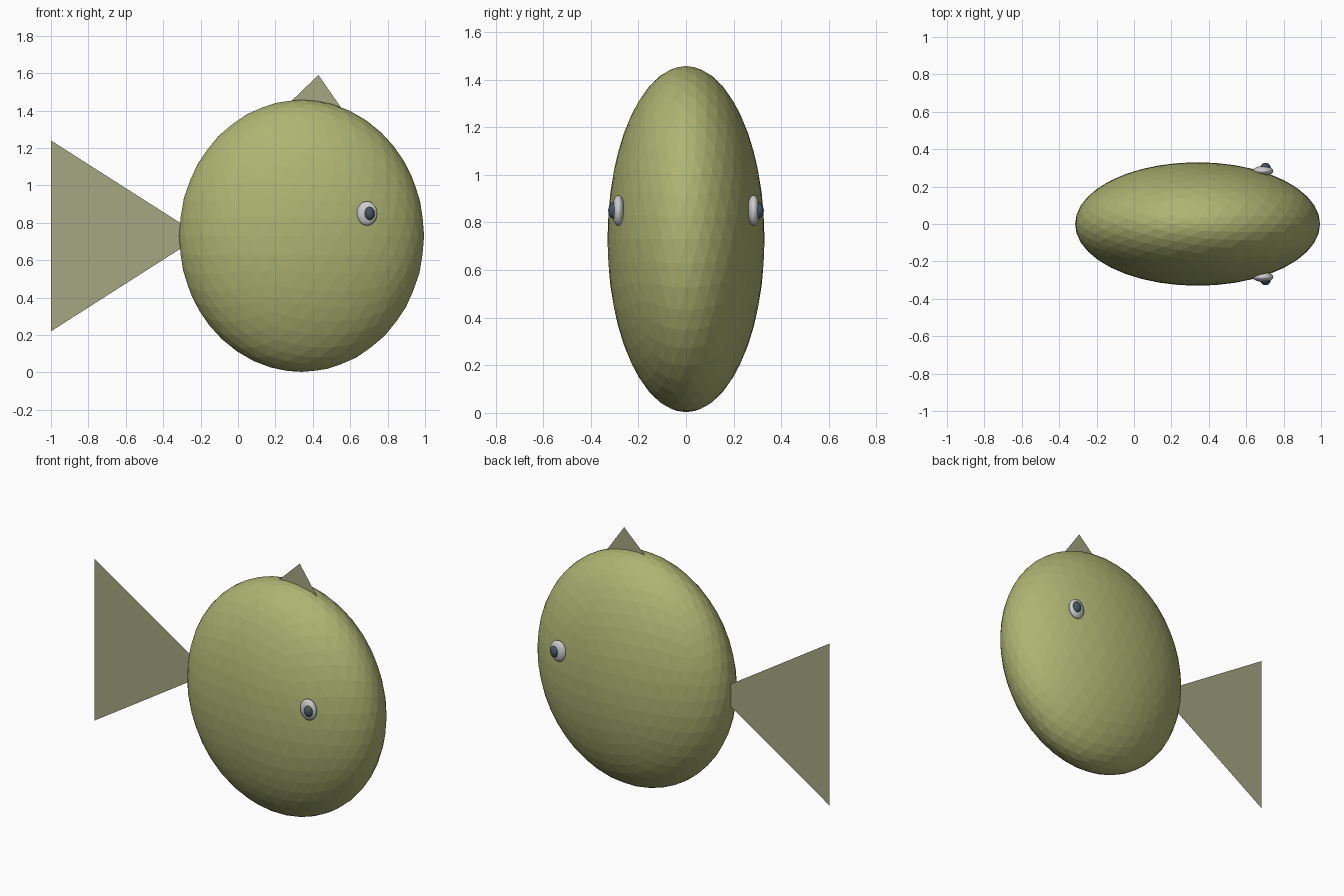
import bpy, bmesh
from mathutils import Matrix

if "Cube" in bpy.data.objects:
    bpy.data.objects.remove(bpy.data.objects["Cube"])


def material(name, color):
    m = bpy.data.materials.new(name)
    m.diffuse_color = (*color, 1)
    m.use_nodes = True
    m.node_tree.nodes["Principled BSDF"].inputs["Base Color"].default_value = m.diffuse_color
    return m


olive = material("olive", (0.42, 0.46, 0.17))
fin_mat = material("fin_olive", (0.37, 0.39, 0.22))
white = material("eye_white", (0.75, 0.75, 0.75))
dark = material("pupil_dark", (0.06, 0.09, 0.12))


def add_object(name, bm, mat, smooth=False):
    mesh = bpy.data.meshes.new(name)
    for f in bm.faces:
        f.smooth = smooth
    bm.to_mesh(mesh)
    bm.free()
    mesh.materials.append(mat)
    obj = bpy.data.objects.new(name, mesh)
    bpy.context.collection.objects.link(obj)
    return obj


def ellipsoid(name, center, radii, mat, ico=False):
    bm = bmesh.new()
    m = Matrix.Translation(center) @ Matrix.Diagonal((*radii, 1))
    if ico:
        bmesh.ops.create_icosphere(bm, subdivisions=4, radius=1, matrix=m)
    else:
        bmesh.ops.create_uvsphere(bm, u_segments=20, v_segments=12, radius=1, matrix=m)
    return add_object(name, bm, mat, smooth=not ico)


def flat_fin(name, points):
    bm = bmesh.new()
    bm.faces.new([bm.verts.new((x, 0, z)) for x, z in points])
    return add_object(name, bm, fin_mat)


# Faceted, side-flattened body
ellipsoid("body", (0.34, 0, 0.73), (0.655, 0.33, 0.727), olive, ico=True)

# Paper-thin tail and back fin, rooted inside the body
flat_fin("tail_fin", [(-1, 0.22), (-0.2, 0.73), (-1, 1.24)])
flat_fin("back_fin", [(0.19, 1.36), (0.59, 1.36), (0.43, 1.59)])

# Eyes on both sides
for side, label in ((-1, "right"), (1, "left")):
    ellipsoid(label + "_eye", (0.69, side * 0.284, 0.85), (0.055, 0.026, 0.065), white)
    ellipsoid(label + "_pupil", (0.703, side * 0.298, 0.85), (0.028, 0.029, 0.036), dark)
